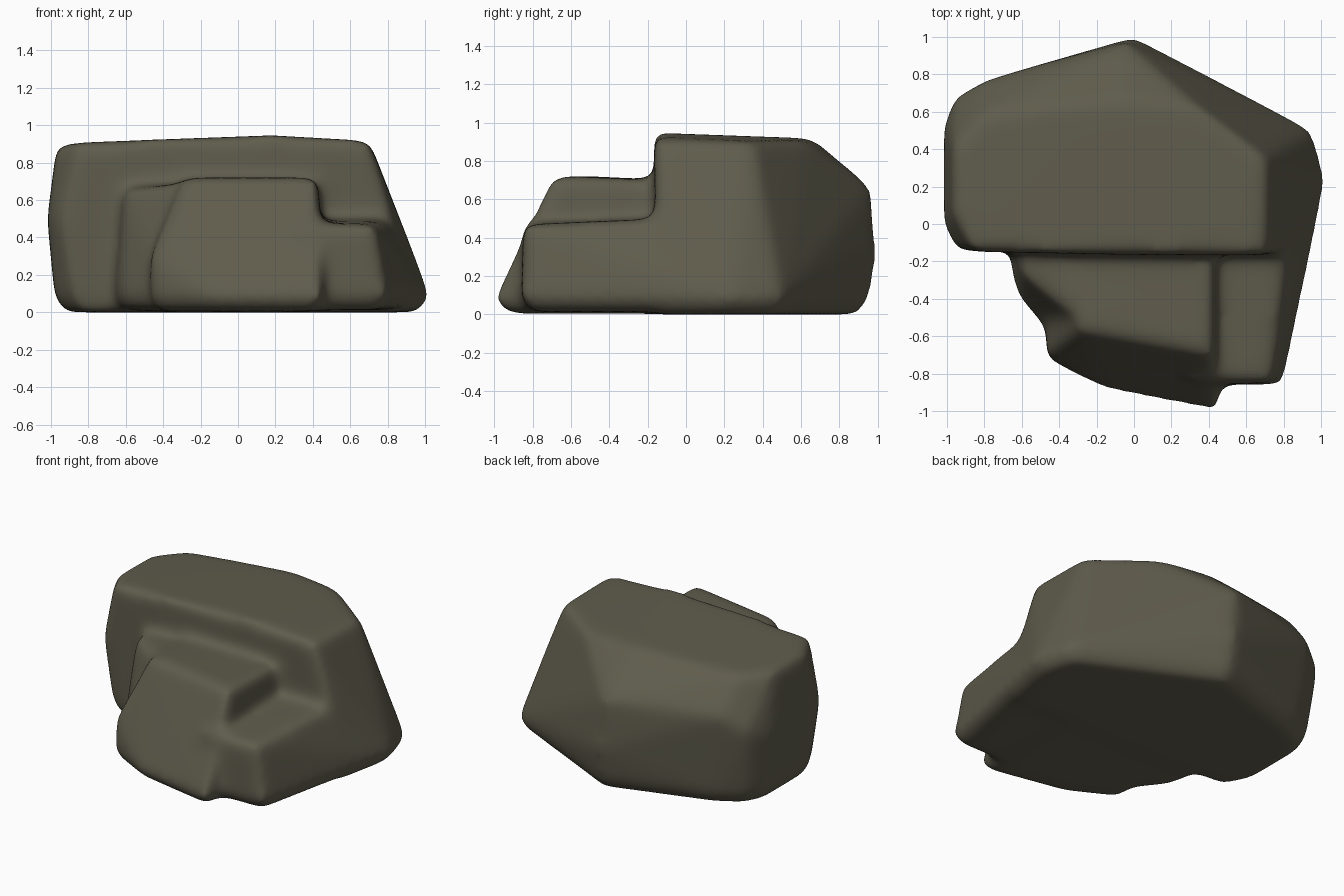
import bpy, bmesh

cube = bpy.data.objects.get("Cube")
if cube:
    bpy.data.objects.remove(cube, do_unlink=True)

stone = bpy.data.materials.new("olive grey stone")
stone.use_nodes = True
colour = (0.115, 0.108, 0.073, 1)
stone.diffuse_color = colour
bsdf = stone.node_tree.nodes["Principled BSDF"]
bsdf.inputs["Base Color"].default_value = colour
bsdf.inputs["Roughness"].default_value = 0.9


def add_chunk(bm, footprint, upper, floor):
    """Add a faceted convex chunk: a footprint with a worn underside, plus upper corners."""
    points = [(x, y, 0.08) for x, y in footprint]
    points += [(x * 0.94, y * 0.94, floor) for x, y in footprint]
    verts = [bm.verts.new(p) for p in points + upper]
    bmesh.ops.convex_hull(bm, input=verts)
    loose = [v for v in verts if not v.link_faces]
    bmesh.ops.delete(bm, geom=loose, context="VERTS")


bm = bmesh.new()

# Tall rear slab: flat top, chamfered back, one broad sloping side
add_chunk(bm, [
    (-0.88, -0.14), (-0.98, 0.04), (-0.98, 0.5), (-0.91, 0.63), (-0.74, 0.73), (0, 0.96),
    (0.96, 0.5), (1.03, 0.24), (0.95, -0.15),
], [
    (-0.95, -0.14, 0.5), (-1.02, 0, 0.5), (-1.02, 0.52, 0.5), (-0.96, 0.68, 0.55),
    (-0.8, 0.77, 0.66), (0, 1, 0.3), (-0.04, 0.97, 0.66),
    (-0.86, -0.15, 0.91), (-0.97, 0.05, 0.89), (-0.97, 0.4, 0.89), (-0.82, 0.58, 0.89),
    (0.2, -0.17, 0.95), (0.7, -0.17, 0.92), (0.71, 0.35, 0.9), (0.35, 0.62, 0.905),
    (-0.05, 0.66, 0.92),
], 0)

# Middle block with a leaning front face
add_chunk(bm, [
    (-0.47, -0.72), (-0.15, -0.89), (0.46, -1.01), (0.46, 0.1), (-0.46, 0.1),
], [
    (-0.47, -0.7, 0.3), (-0.29, -0.57, 0.725), (0.43, -0.7, 0.725),
    (0.43, 0.1, 0.69), (-0.3, 0.1, 0.69),
], 0.004)

# Narrow shoulder beside the middle block
add_chunk(bm, [
    (-0.66, 0.1), (-0.66, -0.25), (-0.62, -0.39), (-0.38, -0.68), (0, -0.6), (0, 0.1),
], [
    (-0.62, 0.1, 0.66), (-0.61, -0.26, 0.66), (-0.28, -0.52, 0.69), (0, 0.1, 0.69),
], 0.008)

# Low ledge on the left, sharing the slope of the slab
add_chunk(bm, [
    (0.3, -0.86), (0.8, -0.86), (0.95, -0.15), (1.03, 0.24), (0.3, 0.22),
], [
    (0.3, -0.85, 0.47), (0.73, -0.85, 0.47), (0.81, -0.15, 0.5), (0.85, 0.2, 0.5),
    (0.3, 0.2, 0.5),
], 0.012)

bmesh.ops.recalc_face_normals(bm, faces=bm.faces)
mesh = bpy.data.meshes.new("boulder")
bm.to_mesh(mesh)
bm.free()
mesh.materials.append(stone)
boulder = bpy.data.objects.new("boulder", mesh)
bpy.context.collection.objects.link(boulder)

# Fuse the chunks and wear down the edges
fuse = boulder.modifiers.new("fuse", "REMESH")
fuse.mode = "VOXEL"
fuse.voxel_size = 0.022
fuse.use_smooth_shade = True
wear = boulder.modifiers.new("wear", "SMOOTH")
wear.factor = 0.5
wear.iterations = 46
